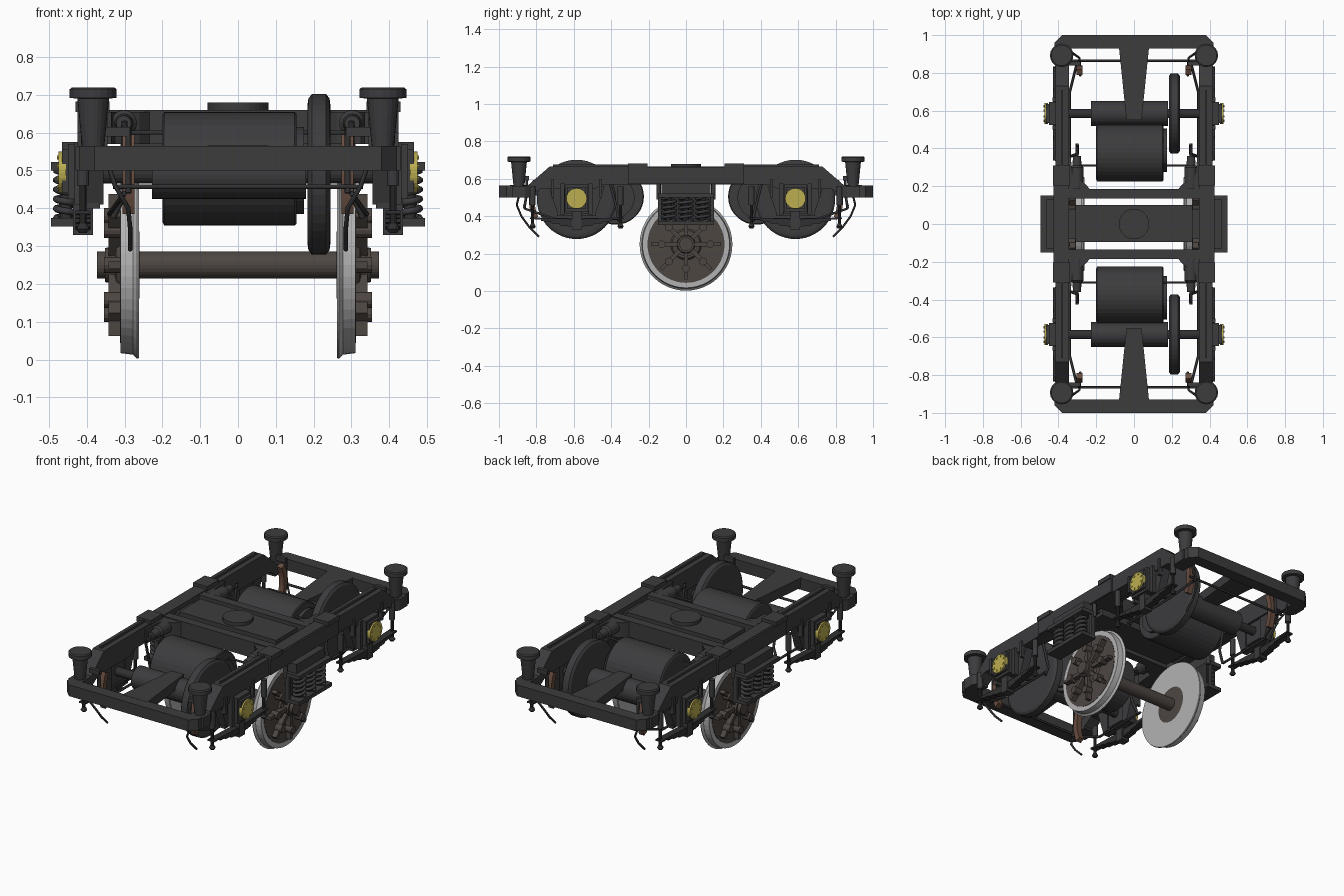
import bpy, bmesh
from math import pi, cos, sin
from mathutils import Vector


def material(name, c):
    m = bpy.data.materials.new(name)
    m.diffuse_color = (*c, 1)
    return m


DARK = material("dark_paint", (0.045, 0.045, 0.048))
BLACK = material("black_iron", (0.03, 0.03, 0.032))
BROWN = material("brown_iron", (0.075, 0.062, 0.055))
RUST = material("brake_rust", (0.14, 0.075, 0.05))
STEEL = material("bright_steel", (0.45, 0.45, 0.45))
GOLD = material("yellow_cap", (0.5, 0.42, 0.08))


def finish(ob, mat, mir):
    # attach material and mirror about the world centre planes
    bpy.context.collection.objects.link(ob)
    ob.data.materials.append(mat)
    if mir:
        m = ob.modifiers.new("mirror", 'MIRROR')
        m.use_axis = ('x' in mir, 'y' in mir, False)
        m.use_mirror_merge = False
    return ob


def mesh(name, bm, mat, mir):
    bmesh.ops.recalc_face_normals(bm, faces=bm.faces)
    me = bpy.data.meshes.new(name)
    bm.to_mesh(me)
    bm.free()
    return finish(bpy.data.objects.new(name, me), mat, mir)


def prism(name, pts, axis, a, b, mat=DARK, mir='xy'):
    # extrude a 2D outline: axis x uses (y,z), axis y uses (x,z), axis z uses (x,y)
    bm = bmesh.new()
    put = {'x': lambda p, t: (t, *p), 'y': lambda p, t: (p[0], t, p[1]), 'z': lambda p, t: (*p, t)}[axis]
    f = bm.faces.new([bm.verts.new(put(p, a)) for p in pts])
    r = bmesh.ops.extrude_face_region(bm, geom=[f])
    d = Vector(put((0, 0), b - a))
    bmesh.ops.translate(bm, vec=d, verts=[v for v in r['geom'] if isinstance(v, bmesh.types.BMVert)])
    return mesh(name, bm, mat, mir)


def box(name, x0, x1, y0, y1, z0, z1, mat=DARK, mir='xy'):
    return prism(name, [(x0, y0), (x1, y0), (x1, y1), (x0, y1)], 'z', z0, z1, mat, mir)


def lathe(name, axis, c, prof, mat=DARK, mir='xy', n=32):
    # profile of (position on axis, radius) spun about a line through c
    bm = bmesh.new()
    rings = []
    for t, r in prof:
        ring = []
        for i in range(n):
            u, v = r * cos(2 * pi * i / n), r * sin(2 * pi * i / n)
            p = {'x': (t, c[0] + u, c[1] + v), 'y': (c[0] + u, t, c[1] + v), 'z': (c[0] + u, c[1] + v, t)}[axis]
            ring.append(bm.verts.new(p))
        rings.append(ring)
    for A, B in zip(rings, rings[1:]):
        for i in range(n):
            bm.faces.new((A[i], A[(i + 1) % n], B[(i + 1) % n], B[i]))
    bm.faces.new(rings[0])
    bm.faces.new(rings[-1])
    return mesh(name, bm, mat, mir)


def cyl(name, axis, c, a, b, r, mat=DARK, mir='xy', n=24):
    return lathe(name, axis, c, [(a, r), (b, r)], mat, mir, n)


def rod(name, pts, r, mat=BLACK, mir='xy'):
    cu = bpy.data.curves.new(name, 'CURVE')
    cu.dimensions = '3D'
    cu.bevel_depth = r
    cu.bevel_resolution = 1
    cu.use_fill_caps = True
    s = cu.splines.new('POLY')
    s.points.add(len(pts) - 1)
    for q, p in zip(s.points, pts):
        q.co = (*p, 1)
    return finish(bpy.data.objects.new(name, cu), mat, mir)


# main frame
half = [(0.45, 0.57), (0.49, 0.545), (0.78, 0.545), (0.84, 0.505), (0.95, 0.505), (0.95, 0.56), (0.845, 0.565), (0.73, 0.665)]
prism("side_frame", half + [(-y, z) for y, z in half[::-1]], 'x', 0.345, 0.415, mir='x')
box("frame_outer_plate", 0.41, 0.425, -0.31, 0.31, 0.572, 0.662, mir='x')
prism("end_beam", [(-0.42, 0.93), (0.42, 0.93), (0.42, 0.96), (0.38, 1.0), (-0.38, 1.0), (-0.42, 0.96)], 'z', 0.5, 0.565, mir='y')
prism("corner_bracket", [(0.345, 0.83), (0.41, 0.83), (0.43, 0.86), (0.43, 0.93), (0.345, 0.94)], 'z', 0.5, 0.563)
prism("end_tongue", [(-0.08, 0.94), (0.08, 0.94), (0.04, 0.55), (-0.04, 0.55)], 'z', 0.51, 0.566, mir='y')
box("transom", -0.35, 0.35, 0.135, 0.185, 0.57, 0.66, mir='y')
prism("transom_gusset", [(0.23, 0.18), (0.35, 0.18), (0.35, 0.36), (0.335, 0.36), (0.325, 0.25), (0.26, 0.215)], 'z', 0.57, 0.655)
box("frame_top_pad", 0.34, 0.43, 0.205, 0.31, 0.655, 0.682)
box("frame_top_strip", 0.376, 0.386, 0.3, 0.71, 0.66, 0.676)

# bolster with pivot plate
box("bolster", -0.31, 0.31, -0.095, 0.1, 0.56, 0.66, mir=None)
box("bolster_end", 0.31, 0.345, -0.08, 0.08, 0.58, 0.64, mir='x')
cyl("pivot_plate", 'z', (0, 0), 0.64, 0.68, 0.08, mir=None, n=32)

# corner side bearers
lathe("corner_post", 'z', (0.383, 0.893), [(0.5, 0.026), (0.55, 0.028), (0.69, 0.042), (0.692, 0.062), (0.715, 0.062), (0.72, 0.055)], n=20)

# bolster coil springs
box("spring_top_plate", 0.405, 0.495, -0.15, 0.15, 0.5, 0.522, mir='x')
box("spring_bottom_plate", 0.40, 0.495, -0.15, 0.15, 0.352, 0.374, mir='x')
box("spring_bracket", 0.405, 0.465, -0.13, 0.13, 0.515, 0.575, mir='x')
box("spring_side_plate", 0.405, 0.43, 0.13, 0.15, 0.36, 0.51)
box("spring_back_plate", 0.40, 0.412, -0.14, 0.14, 0.36, 0.51, BLACK, 'x')
cyl("spring_hanger", 'z', (0.405, 0.147), 0.49, 0.6, 0.012, n=12)
for y in (-0.09, 0, 0.09):
    helix = [(0.455 + 0.026 * cos(i * pi / 6), y + 0.034 * sin(i * pi / 6), 0.374 + 0.126 * i / 60) for i in range(61)]
    rod("coil_spring", helix, 0.009, DARK, 'x')
    cyl("spring_core", 'z', (0.455, y), 0.37, 0.505, 0.016, BLACK, 'x', 12)

# central wheelset
C = (0, 0.25)
cyl("axle", 'x', C, -0.373, 0.373, 0.036, BROWN, None, 24)
lathe("wheel_rim", 'x', C, [(0.262, 0.20), (0.262, 0.246), (0.267, 0.248), (0.277, 0.237), (0.31, 0.233), (0.31, 0.205)], STEEL, 'x', 48)
lathe("wheel_web", 'x', C, [(0.26, 0.07), (0.268, 0.206), (0.312, 0.206), (0.312, 0.08), (0.325, 0.06)], BROWN, 'x', 48)
lathe("wheel_hub", 'x', C, [(0.31, 0.085), (0.322, 0.075), (0.322, 0.05), (0.352, 0.045)], BROWN, 'x', 24)
for k in range(8):
    a = k * pi / 4
    u, v = Vector((cos(a), sin(a))), Vector((-sin(a), cos(a)))
    c = Vector(C)
    pts = [c + u * r + v * w for r, w in ((0.03, -0.012), (0.188, -0.009), (0.188, 0.009), (0.03, 0.012))]
    prism("wheel_spoke", [tuple(p) for p in pts], 'x', 0.31, 0.342, BROWN, 'x')
    p = c + u * 0.13
    cyl("spoke_boss", 'x', tuple(p), 0.305, 0.354, 0.021, BROWN, 'x', 12)

# traction motors, axle tubes and gear cases
lathe("motor_body", 'x', (0.375, 0.505), [(-0.2, 0.14), (-0.195, 0.15), (0.15, 0.15), (0.155, 0.145)], DARK, 'y', 36)
cyl("motor_end_cover", 'x', (0.39, 0.5), 0.15, 0.175, 0.115, DARK, 'y', 32)
cyl("axle_tube", 'x', (0.585, 0.49), -0.228, 0.18, 0.065, DARK, 'y', 32)
cyl("drive_axle", 'x', (0.585, 0.49), -0.4, 0.4, 0.025, BLACK, 'y', 16)
lathe("gear_case", 'x', (0.585, 0.49), [(0.184, 0.185), (0.186, 0.2), (0.195, 0.212), (0.233, 0.212), (0.242, 0.2), (0.244, 0.185)], DARK, 'y', 48)

# axle boxes and guides
O = (0.585, 0.495)
box("axle_box", 0.36, 0.45, 0.525, 0.645, 0.425, 0.57)
box("axle_box_front", 0.44, 0.465, 0.535, 0.635, 0.44, 0.555)
cyl("axle_box_cap", 'x', O, 0.455, 0.474, 0.055, GOLD, n=24)
for k in range(8):
    a = k * pi / 4 + pi / 8
    cyl("cap_bolt", 'x', (O[0] + 0.042 * cos(a), O[1] + 0.042 * sin(a)), 0.47, 0.478, 0.006, GOLD, n=6)
for s in (-1, 1):
    y = lambda d: 0.585 + s * d
    prism("axle_guide", [(y(0.062), 0.41), (y(0.1), 0.41), (y(0.15), 0.56), (y(0.062), 0.56)], 'x', 0.355, 0.405)
    box("guide_flange", 0.385, 0.432, min(y(0.064), y(0.085)), max(y(0.064), y(0.085)), 0.41, 0.575)
    box("guide_rib", 0.4, 0.425, min(y(0.12), y(0.135)), max(y(0.12), y(0.135)), 0.5, 0.6)
    # leaf spring hangers
    cyl("leaf_hanger", 'z', (0.41, y(0.235)), 0.345, 0.55, 0.009, BLACK, n=10)
    lathe("hanger_nut", 'z', (0.41, y(0.235)), [(0.335, 0.01), (0.345, 0.018), (0.36, 0.01)], BLACK, n=10)
    cyl("hanger_socket", 'z', (0.41, y(0.235)), 0.46, 0.56, 0.016, DARK, n=12)
box("guide_tie_bar", 0.365, 0.40, 0.48, 0.69, 0.4, 0.414)

# underhung leaf springs
for i, w in enumerate((0.25, 0.19, 0.14, 0.09)):
    z = 0.375 - 0.011 * i
    prism("leaf_spring", [(0.585 - w, z + 0.01), (0.585, z - 0.001), (0.585 + w, z + 0.01), (0.585 + w, z + 0.019), (0.585, z + 0.01), (0.585 - w, z + 0.019)], 'x', 0.39, 0.43, BLACK)
box("leaf_buckle", 0.384, 0.436, 0.56, 0.61, 0.33, 0.43)

# brake gear
arc = [(0.585 + r * cos(a), 0.49 + r * sin(a)) for r, aa in ((0.225, range(-5, 6)), (0.255, range(5, -6, -1))) for a in (i * 0.085 for i in aa)]
prism("brake_shoe", arc, 'x', 0.273, 0.305, RUST)
rod("brake_hanger", [(0.29, 0.85, 0.61), (0.29, 0.855, 0.5), (0.29, 0.865, 0.44)], 0.008)
rod("brake_cross_rod", [(-0.33, 0.865, 0.457), (0.33, 0.865, 0.457)], 0.007, mir='y')
box("brake_hanger_lug", 0.285, 0.35, 0.84, 0.86, 0.59, 0.615)
lathe("brake_cylinder", 'y', (0.302, 0.625), [(0.18, 0.03), (0.19, 0.035), (0.3, 0.035), (0.31, 0.025), (0.36, 0.02)], n=16)
rod("brake_piston", [(0.302, 0.34, 0.62), (0.302, 0.425, 0.61)], 0.007)
rod("brake_lever", [(0.3, 0.42, 0.63), (0.3, 0.37, 0.44), (0.33, 0.36, 0.375)], 0.008)
rod("brake_inner_rod", [(-0.3, 0.31, 0.6), (0.3, 0.31, 0.6)], 0.006, mir='y')
rod("brake_pull_rod", [(0.34, 0.35, 0.385), (0.34, 0.7, 0.385), (0.3, 0.86, 0.44)], 0.007)

# sand pipes
rod("sand_pipe", [(0.345, 0.89, 0.52), (0.325, 0.905, 0.46), (0.29, 0.88, 0.4), (0.285, 0.84, 0.345), (0.285, 0.785, 0.29)], 0.006)
